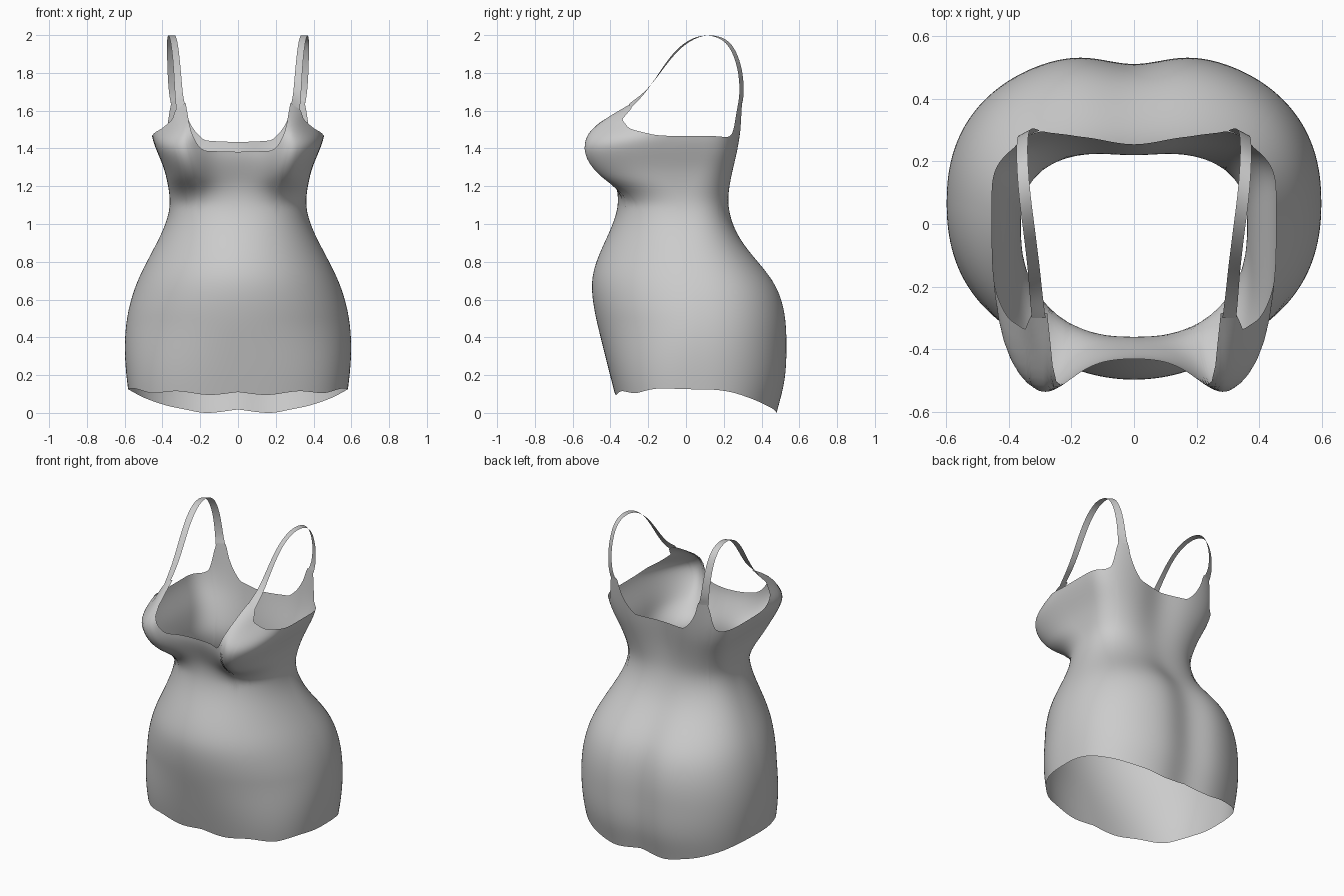
import bpy
import bmesh
import math
from mathutils import Vector

COLUMNS_PER_SIDE = 110
ROWS = 64

default_cube = bpy.data.objects.get("Cube")
if default_cube:
    bpy.data.objects.remove(default_cube, do_unlink=True)


def make_material(name, colour):
    material = bpy.data.materials.new(name)
    material.use_nodes = True
    material.diffuse_color = colour
    material.node_tree.nodes["Principled BSDF"].inputs["Base Color"].default_value = colour
    return material


def hermite_curve(points, tight=False):
    """Cubic through (position, value) pairs: a natural spline, or one without overshoot if tight."""
    xs, ys = zip(*points)
    gaps = [b - a for a, b in zip(xs, xs[1:])]
    slopes = [(b - a) / gap for a, b, gap in zip(ys, ys[1:], gaps)]
    tangents = [slopes[0]] + [0] * (len(slopes) - 1) + [slopes[-1]]
    if tight:
        for i, (a, b) in enumerate(zip(slopes, slopes[1:])):
            tangents[i + 1] = 2 * a * b / (a + b) if a * b > 0 else 0
    else:
        for sweep in range(40):
            for i in range(1, len(slopes)):
                before, after = gaps[i - 1], gaps[i]
                pull = 3 * (after * slopes[i - 1] + before * slopes[i])
                pull -= after * tangents[i - 1] + before * tangents[i + 1]
                tangents[i] = pull / (2 * (before + after))

    def evaluate(x):
        x = min(max(x, xs[0]), xs[-1])
        i = 0
        while i < len(gaps) - 1 and x > xs[i + 1]:
            i += 1
        t = (x - xs[i]) / gaps[i]
        blend = t * t * (3 - 2 * t)
        bend = tangents[i] * t * (1 - t) ** 2 - tangents[i + 1] * t * t * (1 - t)
        return ys[i] * (1 - blend) + ys[i + 1] * blend + gaps[i] * bend

    return evaluate


# Body profiles by height
half_width = hermite_curve([(0, .565), (.15, .585), (.3, .598), (.5, .587), (.7, .53), (.9, .43),
                            (1.1, .362), (1.2, .37), (1.3, .395), (1.47, .456), (1.6, .457), (1.7, .45)])
front_depth = hermite_curve([(0, -.35), (.2, -.402), (.4, -.452), (.6, -.493), (.72, -.494), (.9, -.432),
                             (1.1, -.362), (1.2, -.37), (1.38, -.43), (1.5, -.4), (1.65, -.27)])
back_depth = hermite_curve([(0, .5), (.15, .538), (.35, .553), (.55, .538), (.7, .478), (.9, .317),
                            (1.1, .236), (1.2, .243), (1.4, .283), (1.55, .305), (1.7, .325)])
side_centre = hermite_curve([(0, .07), (.6, .06), (1.1, -.01), (1.4, .07), (1.7, .08)], True)
front_squareness = hermite_curve([(0, 2.7), (.15, 2.55), (.5, 2.05), (.8, 2), (1.1, 2.3), (1.25, 2.9), (1.4, 4),
                                  (1.5, 2.7), (1.6, 2.4), (1.7, 2.4)], True)
back_squareness = hermite_curve([(0, 2.3), (.8, 2.35), (1.1, 2.7), (1.4, 3.2), (1.7, 3.2)], True)
bust_depth = hermite_curve([(1.1, -.24), (1.17, -.31), (1.23, -.395), (1.3, -.478), (1.42, -.53),
                            (1.5, -.49), (1.57, -.4), (1.63, -.3), (1.7, -.2)])
bust_ridge = hermite_curve([(1, .29), (1.2, .295), (1.4, .31), (1.55, .28), (1.7, .28)], True)
bust_blend = hermite_curve([(.9, 0), (1.03, 0), (1.25, 1), (1.7, 1)], True)
bust_outer_spread = hermite_curve([(1, .14), (1.42, .16), (1.55, .08), (1.7, .08)], True)
spine_groove = hermite_curve([(0, .035), (.4, .042), (.8, .03), (1.05, .012), (1.25, .025), (1.45, .034), (1.7, .03)])

# Cut edges by distance from the centre line
neck_front = hermite_curve([(0, 1.382), (.18, 1.388), (.21, 1.405), (.24, 1.47), (.262, 1.56), (.279, 1.64),
                            (.331, 1.605), (.342, 1.56), (.37, 1.53), (.4, 1.506), (.44, 1.482), (.456, 1.466)], True)
neck_back = hermite_curve([(0, 1.433), (.17, 1.442), (.22, 1.485), (.27, 1.57), (.303, 1.65), (.355, 1.65),
                           (.362, 1.59), (.37, 1.52), (.385, 1.475), (.42, 1.46), (.456, 1.466)], True)
hem_front = hermite_curve([(0, .11), (.15, .095), (.33, .115), (.45, .105), (.56, .13), (.58, .125)], True)
hem_back = hermite_curve([(0, .018), (.17, 0), (.3, .021), (.38, .038), (.5, .08), (.58, .125)], True)


def section(fraction, z, front):
    """Depth of the body at a fraction of its half width."""
    power = front_squareness(z) if front else back_squareness(z)
    centre = side_centre(z)
    edge = front_depth(z) if front else back_depth(z)
    return centre + (edge - centre) * max(0, 1 - fraction ** power) ** (1 / power)


def body_point(fraction, z, front):
    width = half_width(z)
    x = fraction * width
    y = section(abs(fraction), z, front)
    if front:
        ridge = bust_ridge(z)
        push = (bust_depth(z) - section(ridge / width, z, True)) * bust_blend(z)
        away = abs(x) - ridge
        spread = bust_outer_spread(z) if away > 0 else .095
        y += push * math.exp(-.5 * (away / spread) ** 2)
    else:
        y -= spine_groove(z) * math.exp(-.5 * (x / .1) ** 2)
    return Vector((x, y, z))


def grid_object(name, columns, closed, material):
    """Skin neighbouring columns of points with smooth quads."""
    bm = bmesh.new()
    verts = [[bm.verts.new(p) for p in column] for column in columns]
    pairs = list(zip(verts, verts[1:]))
    if closed:
        pairs.append((verts[-1], verts[0]))
    for left, right in pairs:
        for j in range(len(left) - 1):
            face = bm.faces.new((left[j], right[j], right[j + 1], left[j + 1]))
            face.smooth = True
    mesh = bpy.data.meshes.new(name)
    bm.to_mesh(mesh)
    bm.free()
    mesh.materials.append(material)
    obj = bpy.data.objects.new(name, mesh)
    bpy.context.collection.objects.link(obj)


fabric = make_material("grey_fabric", (.6, .6, .6, 1))

# Dress body: columns run from hem to neckline, around the front and then the back
columns = []
for front in (True, False):
    direction = 1 if front else -1
    for i in range(COLUMNS_PER_SIDE):
        fraction = direction * math.sin(math.pi * (i / COLUMNS_PER_SIDE - .5))
        offset = abs(fraction)
        low = (hem_front if front else hem_back)(offset * .58)
        high = (neck_front if front else neck_back)(offset * .456)
        columns.append([body_point(fraction, low + (high - low) * j / ROWS, front)
                        for j in range(ROWS + 1)])
grid_object("dress_body", columns, True, fabric)

# Shoulder straps: a flat ribbon over each shoulder, wider at its ends and turning as it goes
path = [(.305, -.3, 1.622), (.313, -.225, 1.69), (.32, -.15, 1.785), (.328, -.08, 1.88),
        (.338, 0, 1.957), (.35, .1, 1.997), (.357, .2, 1.975), (.357, .258, 1.9),
        (.353, .287, 1.8), (.343, .294, 1.7), (.329, .288, 1.64)]
path_axes = [hermite_curve([(i, p[axis]) for i, p in enumerate(path)]) for axis in range(3)]
steps = 70
for side, name in ((1, "left_strap"), (-1, "right_strap")):
    ribbon = []
    for i in range(steps + 1):
        t = i / steps
        centre = Vector([axis(t * (len(path) - 1)) for axis in path_axes])
        half = .019 + .008 * (2 * t - 1) ** 4 + .003 * t
        across = Vector((1, -1.6 * t * (1 - t) - .4 * t, -.7 * (1 - t) ** 4)).normalized() * half
        ribbon.append([Vector((side * p.x, p.y, p.z))
                       for p in (centre - side * across, centre, centre + side * across)])
    grid_object(name, ribbon, False, fabric)
